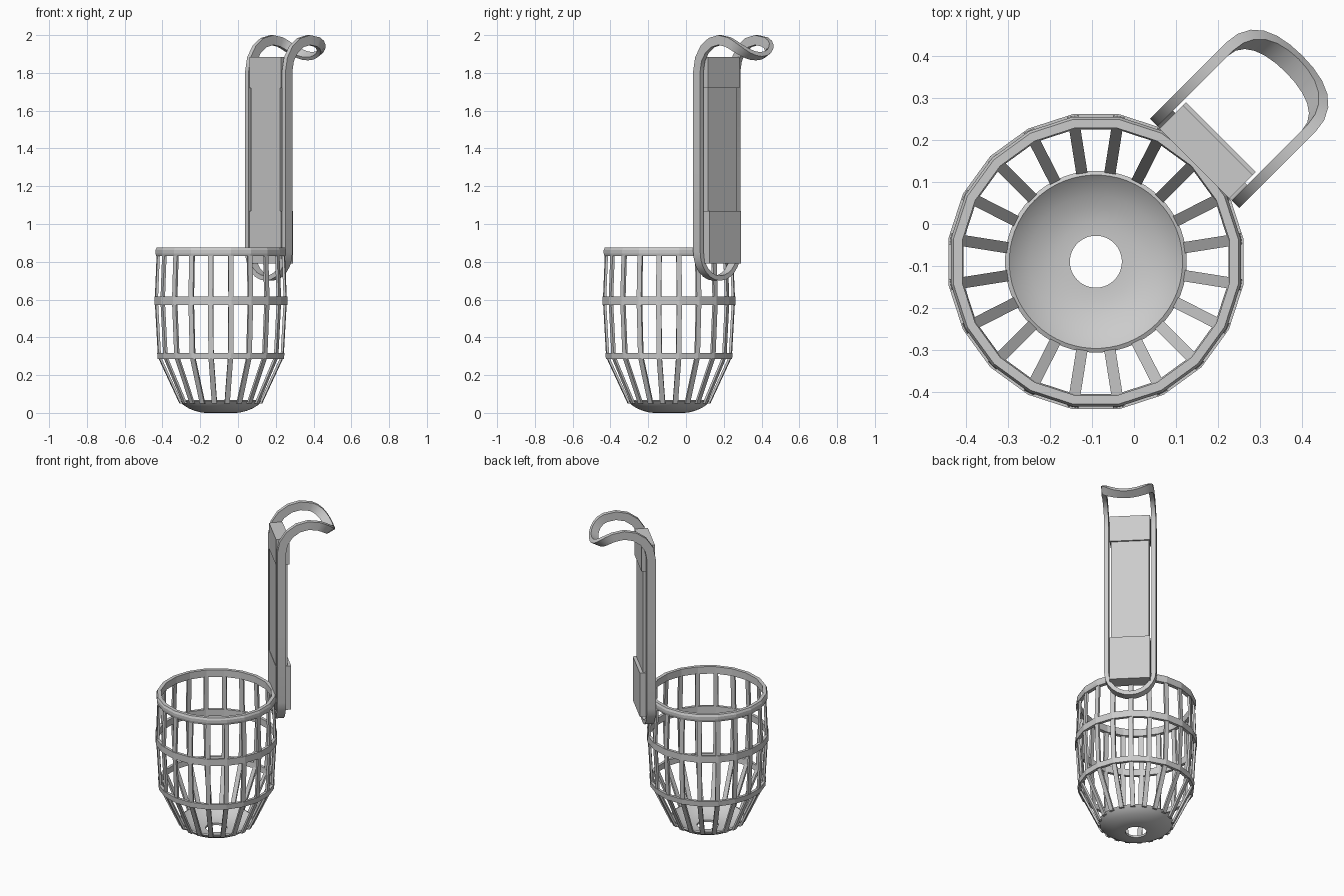
import bpy, bmesh, math
from mathutils import Vector

if "Cube" in bpy.data.objects:
    bpy.data.objects.remove(bpy.data.objects["Cube"])

C = Vector((-0.091, -0.09, 0))      # basket axis
SIDES = 20
R2 = math.sqrt(0.5)


def make(name, bm):
    bmesh.ops.recalc_face_normals(bm, faces=bm.faces[:])
    me = bpy.data.meshes.new(name)
    bm.to_mesh(me)
    bm.free()
    ob = bpy.data.objects.new(name, me)
    bpy.context.collection.objects.link(ob)
    return ob


def sweep(bm, sections):
    """Join closed cross-sections into a closed loop."""
    rows = [[bm.verts.new(p) for p in s] for s in sections]
    n = len(rows[0])
    for i, a in enumerate(rows):
        b = rows[(i + 1) % len(rows)]
        for j in range(n):
            k = (j + 1) % n
            bm.faces.new((a[j], a[k], b[k], b[j]))


def lathe(name, profile, n, flat=True):
    # for faceted rings the profile radius is measured to the flat side
    f = 1 / math.cos(math.pi / n) if flat else 1
    secs = []
    for i in range(n):
        a = math.tau * (i + 0.5) / n
        secs.append([C + Vector((r * f * math.cos(a), r * f * math.sin(a), z)) for r, z in profile])
    bm = bmesh.new()
    sweep(bm, secs)
    return make(name, bm)


def handle_pt(d, t, z):
    """d = outward along the diagonal, t = sideways."""
    return Vector(((d + t) * R2, (d - t) * R2, z))


# basket rings
lathe("top_ring", [(0.319, 0.83), (0.342, 0.83), (0.346, 0.845), (0.346, 0.862),
                   (0.340, 0.875), (0.319, 0.875)], SIDES)
lathe("middle_ring", [(0.334, 0.572), (0.352, 0.572), (0.352, 0.615), (0.334, 0.615)], SIDES)
lathe("lower_ring", [(0.316, 0.284), (0.334, 0.284), (0.337, 0.318), (0.320, 0.318)], SIDES)

# bottom bowl with drain hole
bowl = lathe("bowl", [(0.062, 0.0), (0.098, 0.001), (0.135, 0.010), (0.17, 0.024), (0.2, 0.043),
                      (0.217, 0.062), (0.207, 0.067), (0.19, 0.052), (0.16, 0.035),
                      (0.13, 0.023), (0.095, 0.014), (0.062, 0.013)], 60, False)

# upright slats
inner = [(0.207, 0.05), (0.322, 0.295), (0.339, 0.595), (0.328, 0.86)]
outer = [(r + 0.013, z) for r, z in reversed(inner)]
bm = bmesh.new()
for i in range(SIDES):
    a = math.tau * (i + 0.5) / SIDES
    rad = Vector((math.cos(a), math.sin(a), 0))
    tan = Vector((-math.sin(a), math.cos(a), 0)) * 0.0135
    rows = [[bm.verts.new(C + rad * r + tan * s + Vector((0, 0, z))) for r, z in inner + outer]
            for s in (-1, 1)]
    n = len(rows[0])
    for j in range(n):
        k = (j + 1) % n
        bm.faces.new((rows[0][j], rows[0][k], rows[1][k], rows[1][j]))
    for row in rows:
        for j in range(3):
            bm.faces.new((row[j], row[j + 1], row[6 - j], row[7 - j]))
make("slats", bm)

# strap loop: a long stadium whose upper end is bent outward into a hook
HR, HD, HZ, DEPTH, D0 = 0.19, 0.395, 1.81, 0.052, 0.205
S_END = HZ + HR * math.radians(156)


def bend(s, t, w):
    if s <= HZ:
        return handle_pt(D0 + w, t, s)
    a = math.pi - (s - HZ) / HR
    r = HR - w
    return handle_pt(HD + r * math.cos(a), t, HZ + r * math.sin(a))


W, TH = 0.151, 0.026
low, high = 0.70 + W, S_END - W
path = []                               # centre-line points with outline normal
for i in range(13):
    a = math.pi + math.pi * i / 12
    path.append((low, math.cos(a), math.sin(a)))
straight = [1.3, HZ] + [HZ + (high - HZ) * k / 5 for k in range(1, 5)]
path += [(s, 1, 0) for s in straight]
for i in range(13):
    a = math.pi * i / 12
    path.append((high, math.cos(a), math.sin(a)))
path += [(s, -1, 0) for s in reversed(straight)]
secs = []
for s, ct, cs in path:
    secs.append([bend(s + cs * r, ct * r, w)
                 for r, w in ((W, 0), (W, DEPTH), (W - TH, DEPTH), (W - TH, 0))])
bm = bmesh.new()
sweep(bm, secs)
strap = make("hook_strap", bm)


# grip blocks between the straps
def block(name, d0, d1, t, z0, z1):
    bm = bmesh.new()
    bmesh.ops.create_cube(bm, size=1)
    for v in bm.verts:
        d = d1 if v.co.x > 0 else d0
        v.co = handle_pt(d, t * 2 * v.co.y, z1 if v.co.z > 0 else z0)
    return make(name, bm)


block("grip_core", 0.206, 0.273, 0.110, 0.80, 1.87)
block("grip_top", 0.204, 0.283, 0.118, 1.72, 1.885)
block("grip_bottom", 0.204, 0.293, 0.118, 0.79, 1.07)

for ob in (bowl, strap):
    bpy.ops.object.select_all(action='DESELECT')
    ob.select_set(True)
    bpy.context.view_layer.objects.active = ob
    bpy.ops.object.shade_smooth_by_angle(angle=math.radians(30))
